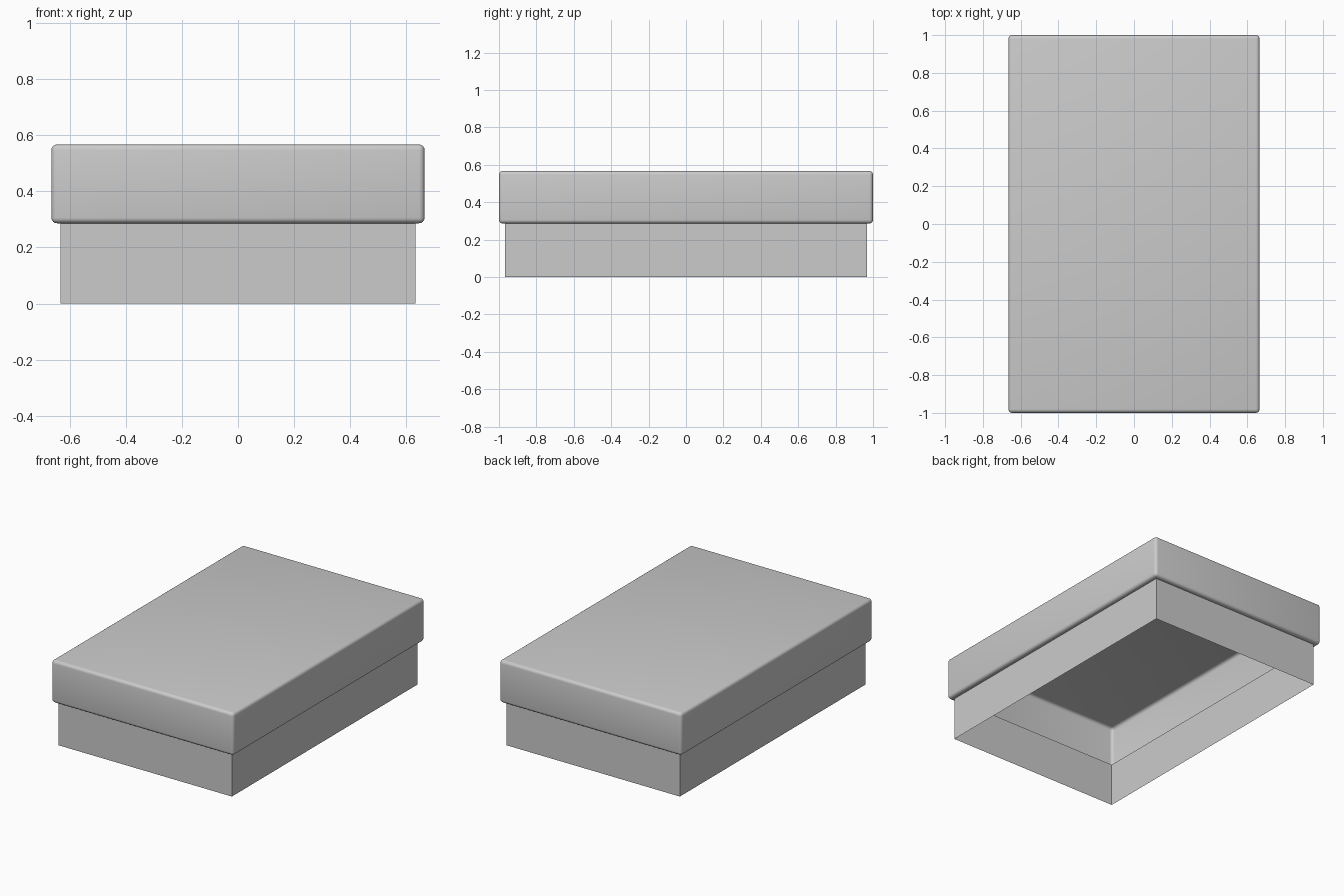
import bpy, bmesh
from mathutils import Matrix

if "Cube" in bpy.data.objects:
    bpy.data.objects.remove(bpy.data.objects["Cube"])

HX, HY = 0.665, 1.0        # lid half sizes
Z_RIM, Z_TOP = 0.286, 0.567
STEP, ROUND = 0.032, 0.02  # overhang of lid over base, edge rounding


def box(hx, hy, z0, z1):
    bm = bmesh.new()
    m = Matrix.Translation((0, 0, (z0 + z1) / 2)) @ Matrix.Diagonal((2 * hx, 2 * hy, z1 - z0, 1))
    bmesh.ops.create_cube(bm, size=1, matrix=m)
    return bm


def finish(bm, name):
    mesh = bpy.data.meshes.new(name)
    bm.to_mesh(mesh)
    bm.free()
    ob = bpy.data.objects.new(name, mesh)
    bpy.context.collection.objects.link(ob)
    bpy.ops.object.select_all(action='DESELECT')
    ob.select_set(True)
    bpy.context.view_layer.objects.active = ob
    bpy.ops.object.shade_smooth_by_angle(angle=0.7)


# Lid: rounded single-skin slab, underside opened to leave a narrow lip
bm = box(HX, HY, Z_RIM, Z_TOP)
bmesh.ops.bevel(bm, geom=bm.edges[:], offset=ROUND, segments=4, profile=0.5, affect='EDGES')
bm.normal_update()
underside = max((f for f in bm.faces if f.normal.z < -0.99), key=lambda f: f.calc_area())
bmesh.ops.inset_region(bm, faces=[underside], thickness=STEP - ROUND, use_even_offset=True)
bmesh.ops.delete(bm, geom=[underside], context='FACES_ONLY')
finish(bm, "lid")

# Base: thin four-sided sleeve, open at top and bottom
bm = box(HX - STEP, HY - STEP, 0, Z_RIM)
bm.normal_update()
ends = [f for f in bm.faces if abs(f.normal.z) > 0.9]
bmesh.ops.delete(bm, geom=ends, context='FACES_ONLY')
finish(bm, "base_sleeve")
